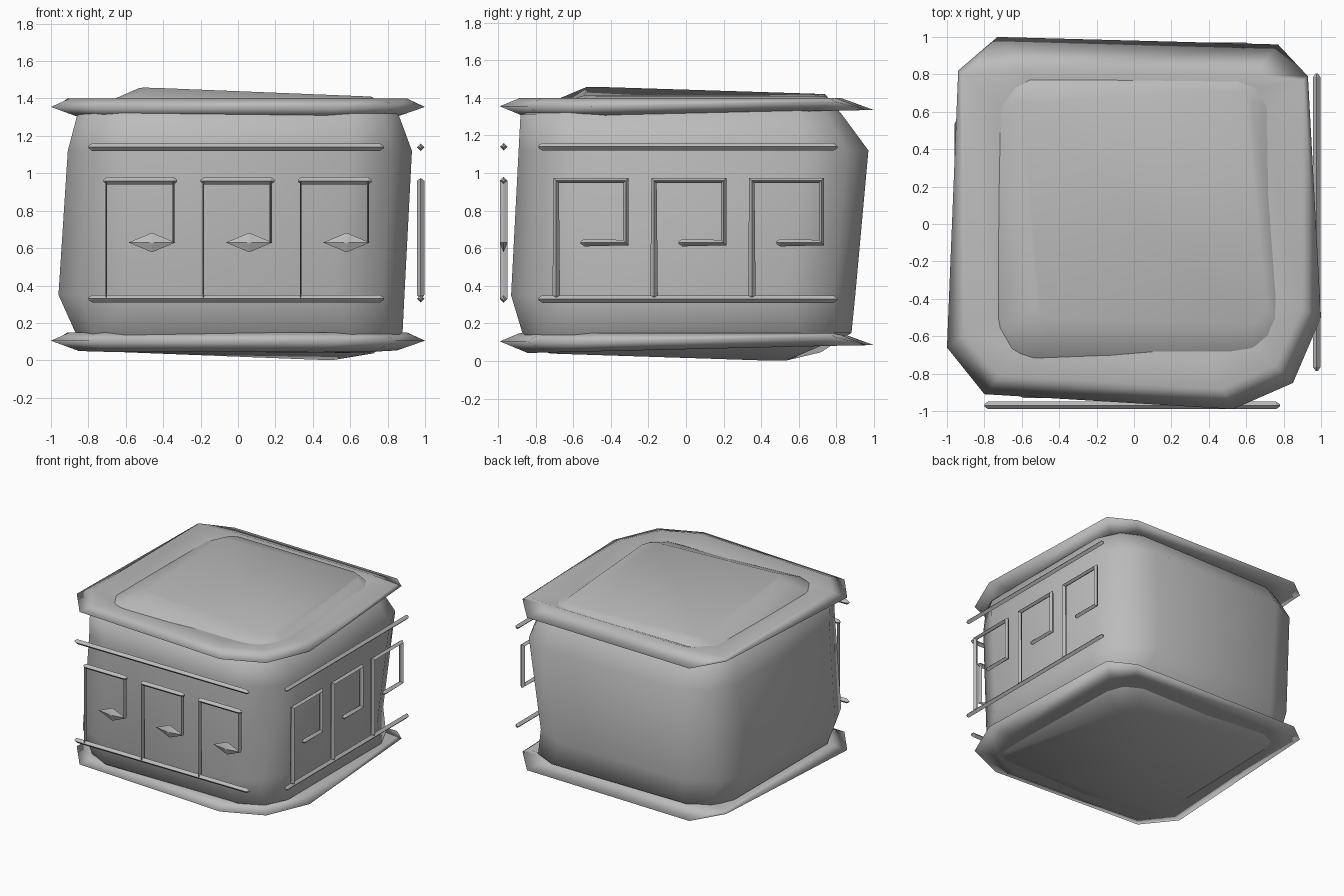
import bpy
import bmesh
from mathutils import Vector

if "Cube" in bpy.data.objects:
    bpy.data.objects.remove(bpy.data.objects["Cube"])

stone = bpy.data.materials.new("grey stone")
stone.use_nodes = True
GREY = (0.5, 0.5, 0.5, 1)
stone.diffuse_color = GREY
stone.node_tree.nodes["Principled BSDF"].inputs["Base Color"].default_value = GREY


def loft(name, rings, smooth=True):
    """Skin closed rings of equal length and cap both ends."""
    bm = bmesh.new()
    loops = [[bm.verts.new(p) for p in ring] for ring in rings]
    n = len(loops[0])
    for a, b in zip(loops, loops[1:]):
        for i in range(n):
            j = (i + 1) % n
            bm.faces.new((a[i], a[j], b[j], b[i]))
    bm.faces.new(loops[0][::-1])
    bm.faces.new(loops[-1])
    bmesh.ops.recalc_face_normals(bm, faces=bm.faces)
    for f in bm.faces:
        f.smooth = smooth
    mesh = bpy.data.meshes.new(name)
    bm.to_mesh(mesh)
    bm.free()
    mesh.materials.append(stone)
    obj = bpy.data.objects.new(name, mesh)
    bpy.context.collection.objects.link(obj)


def chamfer(corners, cut):
    """Cut the corners of a quad with a rounded two-segment chamfer."""
    pts = [Vector(c) for c in corners]
    ring = []
    for i, p in enumerate(pts):
        a = p.lerp(pts[i - 1], cut)
        b = p.lerp(pts[(i + 1) % 4], cut)
        ring += [a, (a + b) / 2 * 0.65 + p * 0.35, b]
    return ring


def level(z, x0, x1, y0, y1):
    return [(x0, y0, z), (x1, y0, z), (x1, y1, z), (x0, y1, z)]


# Body: worn block whose tilted top and bottom rise out of the slabs
bottom = [(-0.78, -0.75, 0.05), (0.74, -0.72, 0.04), (0.5, 0.52, 0), (-0.74, 0.73, 0.05)]
top = [(-0.52, -0.53, 1.46), (0.72, -0.54, 1.41), (0.62, 0.74, 1.41), (-0.6, 0.74, 1.42)]
loft("body", [
    chamfer(bottom, 0.07),
    chamfer(level(0.15, -0.87, 0.88, -0.87, 0.88), 0.16),
    chamfer(level(0.35, -0.96, 0.89, -0.93, 0.9), 0.2),
    chamfer(level(1.12, -0.91, 0.93, -0.89, 0.97), 0.18),
    chamfer(level(1.31, -0.86, 0.86, -0.88, 0.83), 0.14),
    chamfer(top, 0.07),
])

# Slabs: thin plates with a pointed edge, a low lip and a shallow dish.
# Each point: x, y, edge height, inset scale of the lip
outline = [(-0.73, 1, -0.02, 0.82), (-0.94, 0.82, 0.025, 0.97),
           (-1, -0.66, 0, 0.9), (-0.8, -0.91, 0, 0.89),
           (0.53, -0.99, 0, 0.89), (0.85, -0.85, 0, 0.89), (1, -0.5, 0, 0.9),
           (0.93, 0.79, 0.025, 0.97), (0.77, 0.96, -0.02, 0.83)]


def slab(name, z):
    under = [(x * 0.85, y * 0.85, z - 0.042 + 0.02 * y) for x, y, _, _ in outline]
    edge = [(x, y, z + dz) for x, y, dz, _ in outline]
    lip = [(x * s, y * s, z + 0.045) for x, y, _, s in outline]
    dish = [(x * 0.74, y * 0.74, z + 0.015) for x, y, _, _ in outline]
    loft(name, [under, edge, lip, dish])


slab("bottom_slab", 0.105)
slab("top_slab", 1.355)


def bar(name, points, radius=0.02):
    """Four-sided mitred bar with pointed ends."""
    pts = [Vector(p) for p in points]
    tip = 0.02
    first = pts[0] + (pts[1] - pts[0]).normalized() * tip
    last = pts[-1] + (pts[-2] - pts[-1]).normalized() * tip
    path = [pts[0], first, *pts[1:-1], last, pts[-1]]
    curve = bpy.data.curves.new(name, "CURVE")
    curve.dimensions = "3D"
    curve.bevel_depth = radius
    curve.bevel_resolution = 0
    curve.use_fill_caps = True
    spline = curve.splines.new("POLY")
    spline.points.add(len(path) - 1)
    for i, p in enumerate(path):
        spline.points[i].co = (*p, 1)
        spline.points[i].radius = 0.3 if i in (0, len(path) - 1) else 1
    spline.use_smooth = False
    curve.materials.append(stone)
    obj = bpy.data.objects.new(name, curve)
    bpy.context.collection.objects.link(obj)
    for o in bpy.context.selected_objects:
        o.select_set(False)
    bpy.context.view_layer.objects.active = obj
    obj.select_set(True)
    bpy.ops.object.convert(target="MESH")


def post(name, x, z0, z1, half):
    """Thin blade-like upright on the front."""
    def ring(z):
        return [(x - half, FRONT, z), (x, FRONT - 0.02, z),
                (x + half, FRONT, z), (x, FRONT + 0.02, z)]
    loft(name, [ring(z0), ring(z1)], False)


FRONT, SIDE = -0.97, 0.977
LOW, MID, HIGH = 0.33, 0.63, 0.96

# Rails above and below the key patterns
for tag, z in (("lower", LOW), ("upper", 1.14)):
    bar("front_rail_" + tag, [(-0.8, FRONT, z), (0.78, FRONT, z)])
    bar("side_rail_" + tag, [(SIDE, -0.785, z), (SIDE, 0.805, z)])

for k in range(3):
    shift = 0.52 * k

    # Side keys: one continuous hooked bar
    y = -0.69 + shift
    bar(f"side_key_{k}", [(SIDE, y, LOW), (SIDE, y, HIGH), (SIDE, y + 0.37, HIGH),
                          (SIDE, y + 0.37, MID), (SIDE, y + 0.13, MID)])

    # Front keys: bar, two thin uprights and a pointed lozenge
    x = -0.705 + shift
    bar(f"front_key_bar_{k}", [(x - 0.015, FRONT, HIGH), (x + 0.38, FRONT, HIGH)])
    post(f"front_key_long_post_{k}", x, LOW, HIGH, 0.004)
    post(f"front_key_short_post_{k}", x + 0.36, MID, HIGH, 0.006)
    c = x + 0.245
    loft(f"front_key_lozenge_{k}", [
        [(c + sx * s, FRONT + dy, MID + sz * s)
         for sx, sz in ((-0.125, 0), (0, -0.052), (0.125, 0), (0, 0.052))]
        for dy, s in ((-0.018, 0.12), (0, 1), (0.018, 0.12))], False)
